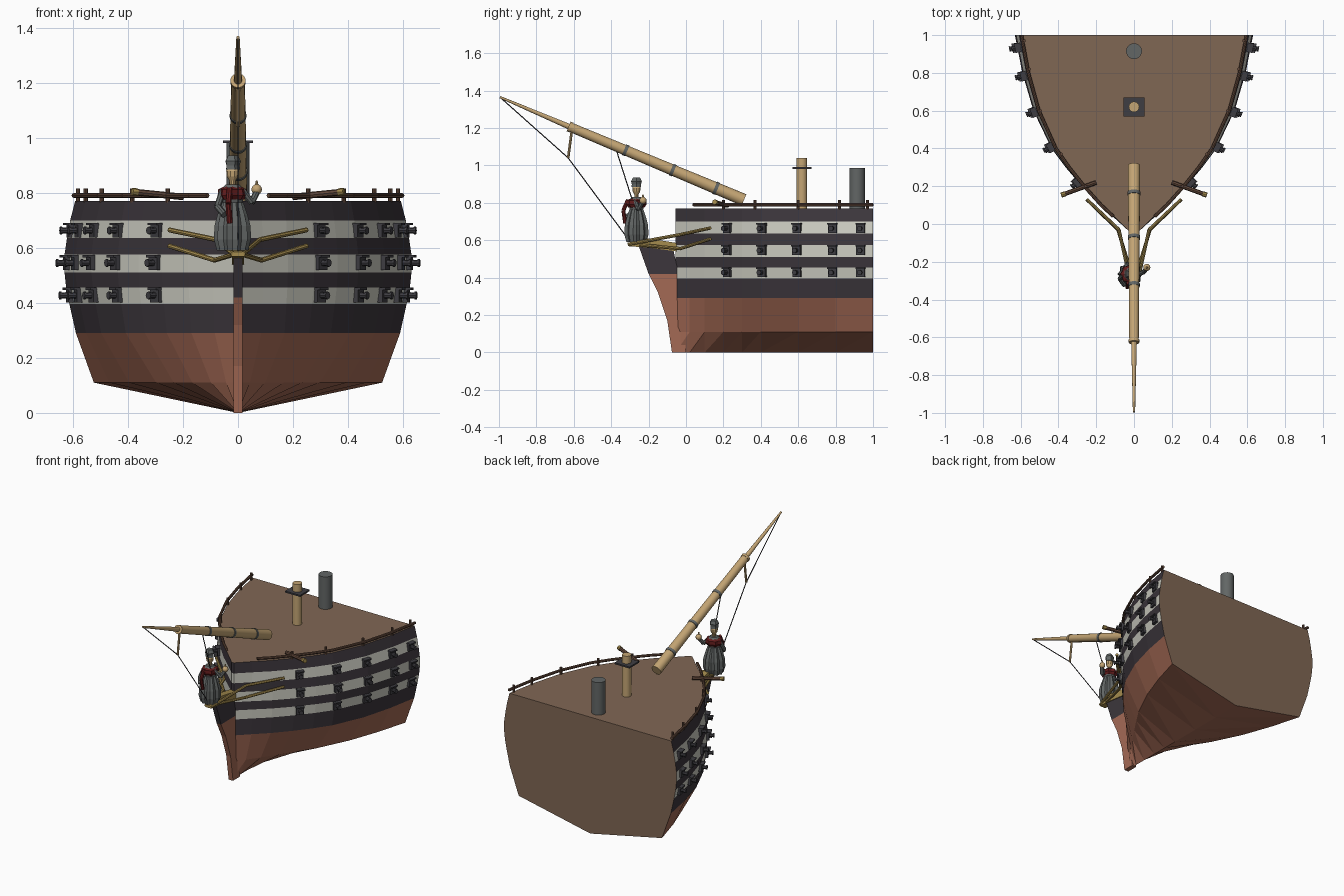
import bpy, bmesh, math
from mathutils import Vector, Matrix

if "Cube" in bpy.data.objects:
    bpy.data.objects.remove(bpy.data.objects["Cube"])


def material(name, *rgb):
    lin = [((c / 255 + 0.055) / 1.055) ** 2.4 for c in rgb] + [1]
    m = bpy.data.materials.new(name)
    m.use_nodes = True
    m.diffuse_color = lin
    m.node_tree.nodes["Principled BSDF"].inputs["Base Color"].default_value = lin
    return m


black = material("hull black", 60, 54, 60)
white = material("stripe white", 205, 205, 194)
copper = material("copper red", 164, 106, 85)
deck_brown = material("deck brown", 128, 103, 84)
tan = material("spar tan", 196, 165, 116)
gold = material("gilt", 165, 140, 78)
iron = material("gun iron", 62, 61, 66)
grey = material("stone grey", 98, 102, 101)
red = material("dark red", 98, 28, 28)
rail_brown = material("rail brown", 98, 72, 58)


def finish(name, bm, *mats, smooth=False):
    bmesh.ops.recalc_face_normals(bm, faces=bm.faces)
    mesh = bpy.data.meshes.new(name)
    bm.to_mesh(mesh)
    bm.free()
    for m in mats:
        mesh.materials.append(m)
    ob = bpy.data.objects.new(name, mesh)
    bpy.context.collection.objects.link(ob)
    if smooth:
        bpy.ops.object.select_all(action='DESELECT')
        ob.select_set(True)
        bpy.context.view_layer.objects.active = ob
        bpy.ops.object.shade_smooth_by_angle()
    return ob


def add_rod(bm, a, b, r1, r2=None, sides=8):
    a, b = Vector(a), Vector(b)
    d = b - a
    mat = Matrix.Translation((a + b) / 2) @ d.to_track_quat('Z', 'Y').to_matrix().to_4x4()
    bmesh.ops.create_cone(bm, cap_ends=True, segments=sides, radius1=r1,
                          radius2=r1 if r2 is None else r2, depth=d.length, matrix=mat)


def add_box(bm, centre, size, direction=(1, 0, 0)):
    turn = Matrix.Rotation(math.atan2(direction[1], direction[0]), 4, 'Z')
    mat = Matrix.Translation(centre) @ turn @ Matrix.Diagonal((*size, 1))
    bmesh.ops.create_cube(bm, size=1, matrix=mat)


def rods(name, paths, r, mat, sides=8):
    bm = bmesh.new()
    for path in paths:
        for a, b in zip(path, path[1:]):
            add_rod(bm, a, b, r, sides=sides)
    return finish(name, bm, mat, smooth=sides > 6)


def mirrored(path):
    return [path, [(-x, y, z) for x, y, z in path]]


def interp(pts, t):
    for (a, u), (b, v) in zip(pts, pts[1:]):
        if t <= b:
            return u + (v - u) * (t - a) / (b - a)
    return pts[-1][1]


# Hull shape: deck plan (y, half width) and side flare (z, factor)
PLAN = [(-.055, .008), (.02, .085), (.1, .17), (.2, .26), (.3, .34), (.4, .41),
        (.6, .50), (.8, .555), (1, .592)]
FLARE = [(.11, .885), (.29, .995), (.395, 1.035), (.455, 1.055), (.51, 1.065),
         (.575, 1.065), (.635, 1.05), (.7, 1.03), (.77, 1)]
BANDS = [1, 0, 2, 0, 2, 0, 2, 0]   # 1 copper, 0 black, 2 white
BANDS[0], KEEL_Z = 1, 0.0


def half_width(y, z):
    w = interp(PLAN, y) * interp(FLARE, z)
    fine = max(0, .29 - z) / .18 * .25
    return w * ((y + .1) / 1.1) ** fine


bm = bmesh.new()
sides = {}
for s in (1, -1):
    sides[s] = [[bm.verts.new((s * half_width(y, z), y, z)) for z, _ in FLARE] for y, _ in PLAN]
keel = [bm.verts.new((0, y, KEEL_Z)) for y, _ in PLAN]


def face(verts, index):
    bm.faces.new(verts).material_index = index


for s, grid in sides.items():
    for i in range(len(PLAN) - 1):
        for j, band in enumerate(BANDS):
            face((grid[i][j], grid[i + 1][j], grid[i + 1][j + 1], grid[i][j + 1]), band)
        face((keel[i], keel[i + 1], grid[i + 1][0]), 1)
        face((keel[i], grid[i + 1][0], grid[i][0]), 1)
left, right = sides[1], sides[-1]
for j, band in enumerate(BANDS):      # bow edge
    face((left[0][j], left[0][j + 1], right[0][j + 1], right[0][j]), band)
face((keel[0], left[0][0], right[0][0]), 1)
for i in range(len(PLAN) - 1):        # deck
    face((left[i][-1], left[i + 1][-1], right[i + 1][-1], right[i][-1]), 3)
face([keel[-1]] + left[-1] + right[-1][::-1], 3)  # cut end
finish("hull", bm, black, copper, white, deck_brown)

# Cutwater stem, split into a copper and a black part
def slab(name, outline, half, mat):
    bm = bmesh.new()
    f = bm.faces.new([bm.verts.new((-half, y, z)) for y, z in outline])
    ext = bmesh.ops.extrude_face_region(bm, geom=[f])
    bmesh.ops.translate(bm, vec=(2 * half, 0, 0),
                        verts=[v for v in ext["geom"] if isinstance(v, bmesh.types.BMVert)])
    return finish(name, bm, mat)


slab("lower_stem", [(0, 0), (-.075, 0), (-.1, .17), (-.15, .32), (-.2, .42), (-.04, .42)], .016, copper)
slab("upper_stem", [(-.04, .42), (-.2, .42), (-.255, .575), (-.07, .56)], .016, black)
slab("head_block", [(-.31, .568), (-.31, .585), (-.2, .61), (-.05, .585), (-.05, .54), (-.2, .56)],
     .022, gold)

# Gilded head rails sweeping from the hull to the stem
upper = [(.25, .13, .665), (.08, -.03, .63), (.018, -.31, .578)]
lower = [(.25, .13, .607), (.085, -.03, .555), (.018, -.25, .575)]
rods("head_rails", mirrored(upper) + mirrored(lower), .009, gold)

# Deck rail with posts
rail = [(half_width(y, .77) + .004, y, .79) for y in (.04, .1, .2, .3, .4, .5, .6, .7, .8, .9, 1)]
rods("deck_rail", mirrored(rail), .009, rail_brown)
posts = []
for y in (.2, .37, .6, .82, .97):
    x = half_width(y, .77) - .005
    posts += mirrored([(x, y, .765), (x, y, .815)])
rods("rail_posts", posts, .008, rail_brown)

# Catheads with gilded ends
rods("catheads", mirrored([(.2, .22, .785), (.37, .158, .802)]), .012, rail_brown)
rods("cathead_caps", mirrored([(.365, .16, .802), (.385, .153, .804)]), .014, gold)

# Three rows of guns on each side
bm = bmesh.new()
for z in (.663, .545, .427):
    for y in (.225, .41, .595, .785, .935):
        slope = (half_width(y + .03, z) - half_width(y - .03, z)) / .06
        for s in (1, -1):
            n = Vector((s, -s * slope * s, 0)).normalized()
            p = Vector((s * half_width(y, z), y, z))
            add_box(bm, p + n * .004, (.022, .046, .05), n)
            add_box(bm, p + n * .012 + Vector((0, 0, .024)), (.03, .05, .008), n)
            add_rod(bm, p, p + n * .042, .013, .010)
            add_rod(bm, p + n * .036, p + n * .044, .014)
finish("guns", bm, iron)

# Bowsprit, jib boom and bands
HEEL, CAP, TIP = Vector((0, .31, .815)), Vector((0, -.62, 1.205)), Vector((0, -.995, 1.365))
bm = bmesh.new()
add_rod(bm, HEEL, CAP, .033, .025, 16)
add_rod(bm, CAP, TIP, .015, .006, 12)
finish("bowsprit", bm, tan, smooth=True)
bm = bmesh.new()
axis = (CAP - HEEL).normalized()
for t in (.16, .41, .68):
    p = HEEL.lerp(CAP, t)
    add_rod(bm, p - axis * .009, p + axis * .009, .036 - .008 * t, sides=16)
finish("bowsprit_bands", bm, grey, smooth=True)
bm = bmesh.new()
add_rod(bm, CAP - axis * .008, CAP + axis * .008, .028, sides=16)
add_rod(bm, (0, -.61, 1.19), (0, -.63, 1.04), .007)
finish("bowsprit_cap_and_strut", bm, tan, smooth=True)
rods("stays", [[TIP, (0, -.63, 1.04), (0, -.29, .58)], [(0, -.375, 1.09), (0, -.27, .76)]],
     .003, iron, 6)

# Mast stub with square top, and grey deck column
rods("mast", [[(0, .62, .76), (0, .62, 1.04)]], .028, tan, 16)
bm = bmesh.new()
add_box(bm, (0, .62, .985), (.11, .1, .01))
finish("mast_plate", bm, iron)
rods("deck_column", [[(0, .915, .76), (0, .915, .985)]], .042, grey, 20)


# Figurehead: fluted robe, red bodice, head, crown and arms
def lathe(name, profile, centre, mat, sides=20, flute=0.0):
    bm = bmesh.new()
    rings = []
    for r, z in profile:
        ring = []
        for k in range(sides):
            a = math.tau * k / sides
            q = r * (1 + flute * (-1) ** k)
            ring.append(bm.verts.new((centre[0] + q * math.cos(a), centre[1] + q * math.sin(a), z)))
        rings.append(ring)
    for lo, hi in zip(rings, rings[1:]):
        for k in range(sides):
            n = (k + 1) % sides
            bm.faces.new((lo[k], lo[n], hi[n], hi[k]))
    bm.faces.new(rings[0])
    bm.faces.new(rings[-1])
    return finish(name, bm, mat)


body = (-.02, -.265)
lathe("figure_robe", [(.052, .59), (.062, .63), (.06, .68), (.05, .72), (.036, .765)], body, grey, 20, .09)
lathe("figure_bodice", [(.036, .765), (.042, .79), (.04, .812), (.025, .83)], body, grey, 12)
lathe("figure_sash", [(.04, .775), (.05, .79), (.048, .812), (.03, .822)], body, red, 16, .08)
lathe("figure_head", [(.011, .82), (.012, .845), (.021, .86), (.023, .88), (.016, .898)], body, tan, 10)
lathe("figure_crown", [(.025, .885), (.024, .9), (.028, .915), (.018, .935)], body, grey, 10, .08)
rods("figure_arms", [[(.015, -.27, .81), (.05, -.255, .765), (.067, -.235, .8)],
                     [(-.055, -.27, .81), (-.075, -.29, .75), (-.05, -.325, .72)]], .012, grey)
rods("figure_cloak", [[(-.03, -.31, .815), (-.035, -.335, .76), (-.03, -.325, .69)]], .011, red)
bm = bmesh.new()
bmesh.ops.create_uvsphere(bm, u_segments=12, v_segments=8, radius=.019,
                          matrix=Matrix.Translation((.068, -.23, .812)))
add_rod(bm, (.068, -.23, .825), (.068, -.23, .845), .007, .003)
finish("figure_orb", bm, tan, smooth=True)
